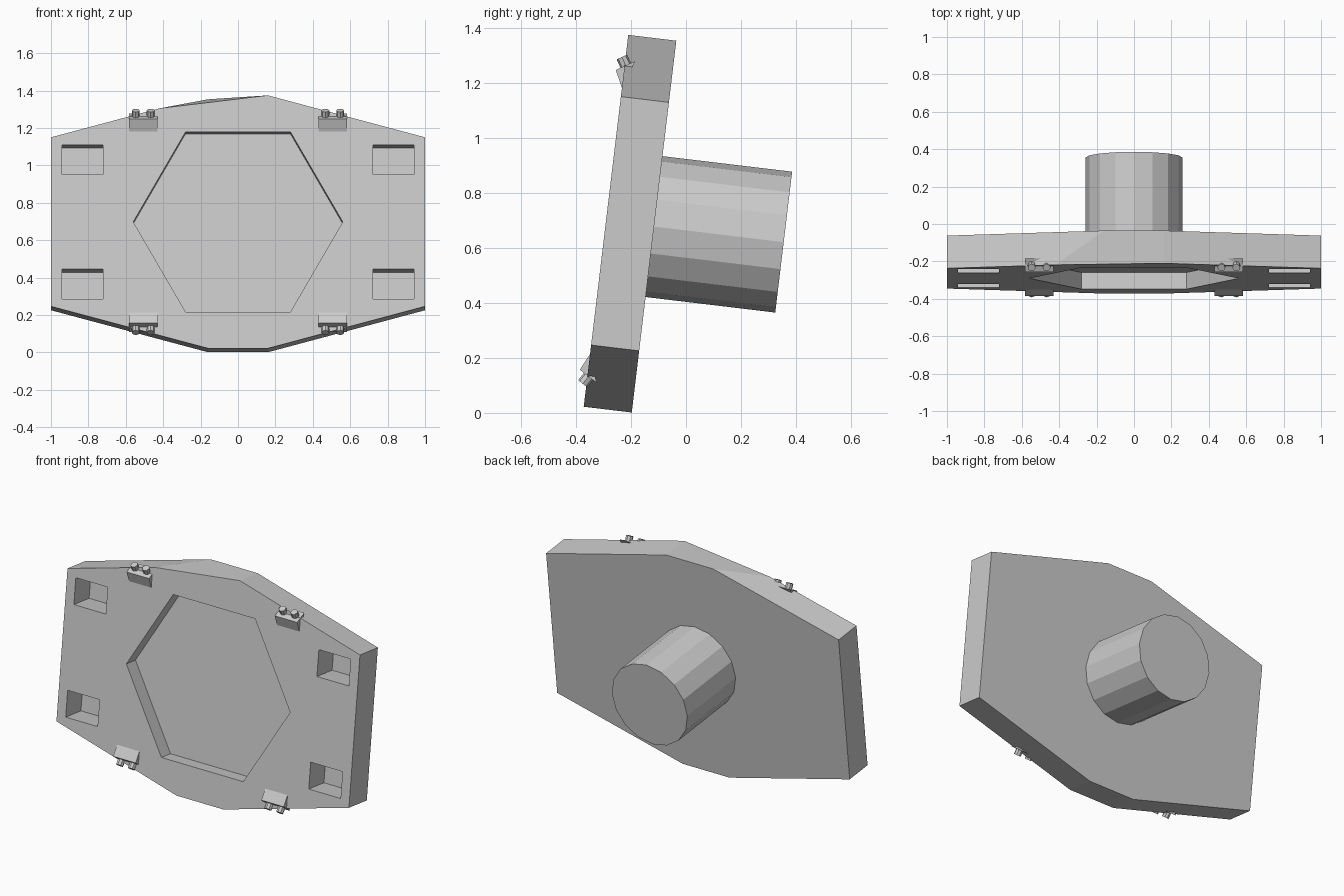
import bpy, bmesh
from math import radians, cos, sin, pi, atan2
from mathutils import Matrix, Vector

if "Cube" in bpy.data.objects:
    bpy.data.objects.remove(bpy.data.objects["Cube"])

# Everything is modelled upright (x right, y back, z up; plate front at y=0), then leaned back
LEAN = Matrix.Translation((0, -0.291, 0.6985)) @ Matrix.Rotation(radians(-6.83), 4, 'X')
THICK = 0.176


def finish(name, bm):
    bmesh.ops.recalc_face_normals(bm, faces=bm.faces)
    me = bpy.data.meshes.new(name)
    bm.to_mesh(me)
    bm.free()
    ob = bpy.data.objects.new(name, me)
    bpy.context.collection.objects.link(ob)
    ob.matrix_world = LEAN
    return ob


def loft(name, a, b):
    """Closed solid between two matching loops of 3D points."""
    bm = bmesh.new()
    va = [bm.verts.new(p) for p in a]
    vb = [bm.verts.new(p) for p in b]
    bm.faces.new(va)
    bm.faces.new(vb[::-1])
    n = len(va)
    for i in range(n):
        j = (i + 1) % n
        bm.faces.new((va[i], vb[i], vb[j], va[j]))
    return finish(name, bm)


def prism(name, pts, y0, y1):
    return loft(name, [(x, y0, z) for x, z in pts], [(x, y1, z) for x, z in pts])


def cylinder(name, sides, radius, length, start, direction):
    bm = bmesh.new()
    d = Vector(direction).normalized()
    rot = Vector((0, 0, 1)).rotation_difference(d).to_matrix().to_4x4()
    mat = Matrix.Translation(Vector(start) + d * length / 2) @ rot
    bmesh.ops.create_cone(bm, cap_ends=True, segments=sides, radius1=radius,
                          radius2=radius, depth=length, matrix=mat)
    return finish(name, bm)


# Plate: eight-sided slab, its front upper left corner trimmed
back = [(-1, -.455), (-.16, -.681), (.16, -.681), (1, -.455),
        (1, .455), (.16, .681), (-.16, .681), (-1, .455)]
front = list(back)
front[6] = (-.42, .611)
plate = loft("plate", [(x, 0, z) for x, z in front], [(x, THICK, z) for x, z in back])

# Recess cutters: central hexagon and four corner slots
cutters = [prism("hexagon_cutter", [(.56 * cos(i * pi / 3), .56 * sin(i * pi / 3))
                                    for i in range(6)], -.1, .09)]
for sx in (-1, 1):
    for sz in (-1, 1):
        x0, x1, z0, z1 = sx * .722, sx * .94, sz * .255, sz * .415
        cutters.append(prism("slot_cutter", [(x0, z0), (x1, z0), (x1, z1), (x0, z1)], -.1, .15))
for c in cutters:
    c.hide_render = True
    c.hide_set(True)
    m = plate.modifiers.new("recess", 'BOOLEAN')
    m.operation = 'DIFFERENCE'
    m.solver = 'EXACT'
    m.object = c

# Rear post
cylinder("rear_post", 16, .258, .475 + .02, (0, THICK - .02, 0), (0, 1, 0))

# Clips: wedge with two pins at each sloping edge
for sx in (-1, 1):
    for sz in (-1, 1):
        profile = [(0, sz * .487), (-.030, sz * .549), (.036, sz * .589)]
        loft("clip", [(sx * .43, y, z) for y, z in profile],
             [(sx * .583, y, z) for y, z in profile])
        for dx in (-.04, .04):
            cylinder("clip_pin", 8, .021, .045, (sx * .507 + dx, .010, sz * .560),
                     (0, -.52, sz * .85))
